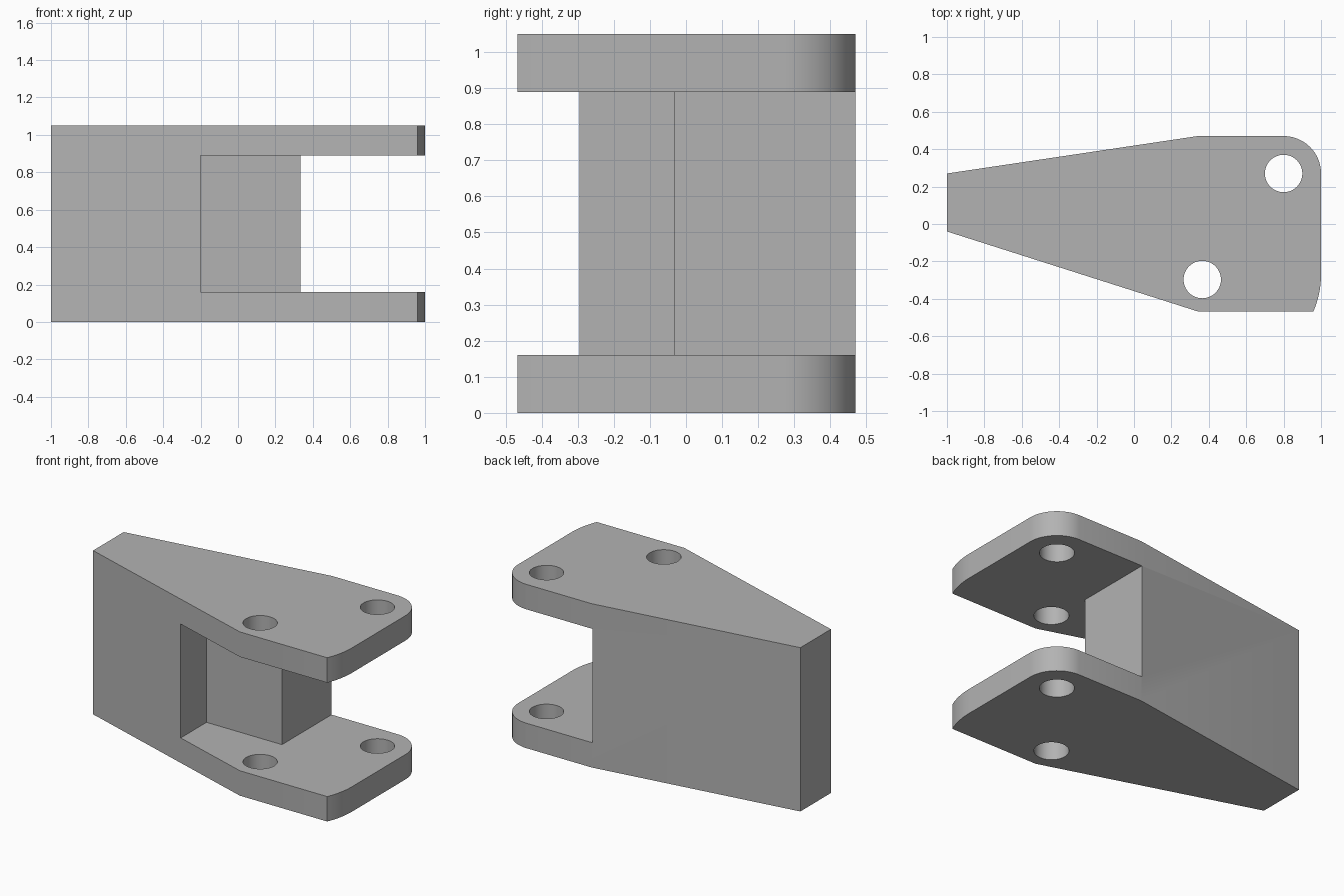
import bpy, bmesh
from math import sin, cos, radians
from mathutils import Vector

if "Cube" in bpy.data.objects:
    bpy.data.objects.remove(bpy.data.objects["Cube"], do_unlink=True)

HEIGHT, PLATE = 1.05, 0.16


def arc(cx, cy, r, start, end, steps):
    """Points along an arc, angles in degrees."""
    angles = [radians(start + (end - start) * i / steps) for i in range(steps + 1)]
    return [(cx + r * cos(a), cy + r * sin(a)) for a in angles]


def prism(name, outline, z0, z1):
    """Extrude a counter-clockwise outline from z0 to z1."""
    bm = bmesh.new()
    face = bm.faces.new([bm.verts.new((x, y, z0)) for x, y in outline])
    top = bmesh.ops.extrude_face_region(bm, geom=[face])["geom"]
    bmesh.ops.translate(bm, vec=Vector((0, 0, z1 - z0)),
                        verts=[v for v in top if isinstance(v, bmesh.types.BMVert)])
    bmesh.ops.recalc_face_normals(bm, faces=bm.faces)
    mesh = bpy.data.meshes.new(name)
    bm.to_mesh(mesh)
    bm.free()
    obj = bpy.data.objects.new(name, mesh)
    bpy.context.collection.objects.link(obj)
    return obj


# Material
grey = bpy.data.materials.new("light grey")
grey.use_nodes = True
colour = (0.45, 0.45, 0.45, 1)
grey.diffuse_color = colour
grey.node_tree.nodes["Principled BSDF"].inputs["Base Color"].default_value = colour

# Tapered body with a rounded back corner and a shallow curved front corner
outline = [(-1, 0.27), (-1, -0.04), (0.34, -0.467)]
outline += arc(0.5, -0.27, 0.5, -23.2, 0, 8)
outline += arc(0.8, 0.27, 0.2, 0, 90, 24)
outline += [(0.34, 0.47)]
bracket = prism("clevis_bracket", outline, 0, HEIGHT)
bracket.data.materials.append(grey)

# Stepped gap between the two plates, and two pin holes through both plates
gap = [(-0.2, -1), (1.2, -1), (1.2, 1), (0.335, 1), (0.335, -0.033), (-0.2, -0.033)]
cutters = [prism("gap_cutter", gap, PLATE, HEIGHT - PLATE)]
for name, x, y in (("back_hole_cutter", 0.8, 0.27), ("front_hole_cutter", 0.365, -0.297)):
    cutters.append(prism(name, arc(x, y, 0.1, 0, 360, 48)[:-1], -0.1, HEIGHT + 0.1))

bpy.ops.object.select_all(action="DESELECT")
bpy.context.view_layer.objects.active = bracket
bracket.select_set(True)
for cutter in cutters:
    cutter.data.materials.append(grey)
    cutter.hide_render = True
    cut = bracket.modifiers.new(cutter.name, "BOOLEAN")
    cut.object = cutter
    cut.operation = "DIFFERENCE"
    cut.solver = "EXACT"
    bpy.ops.object.modifier_apply(modifier=cut.name)
    bpy.data.objects.remove(cutter, do_unlink=True)

bpy.ops.object.shade_smooth_by_angle(angle=radians(30))
